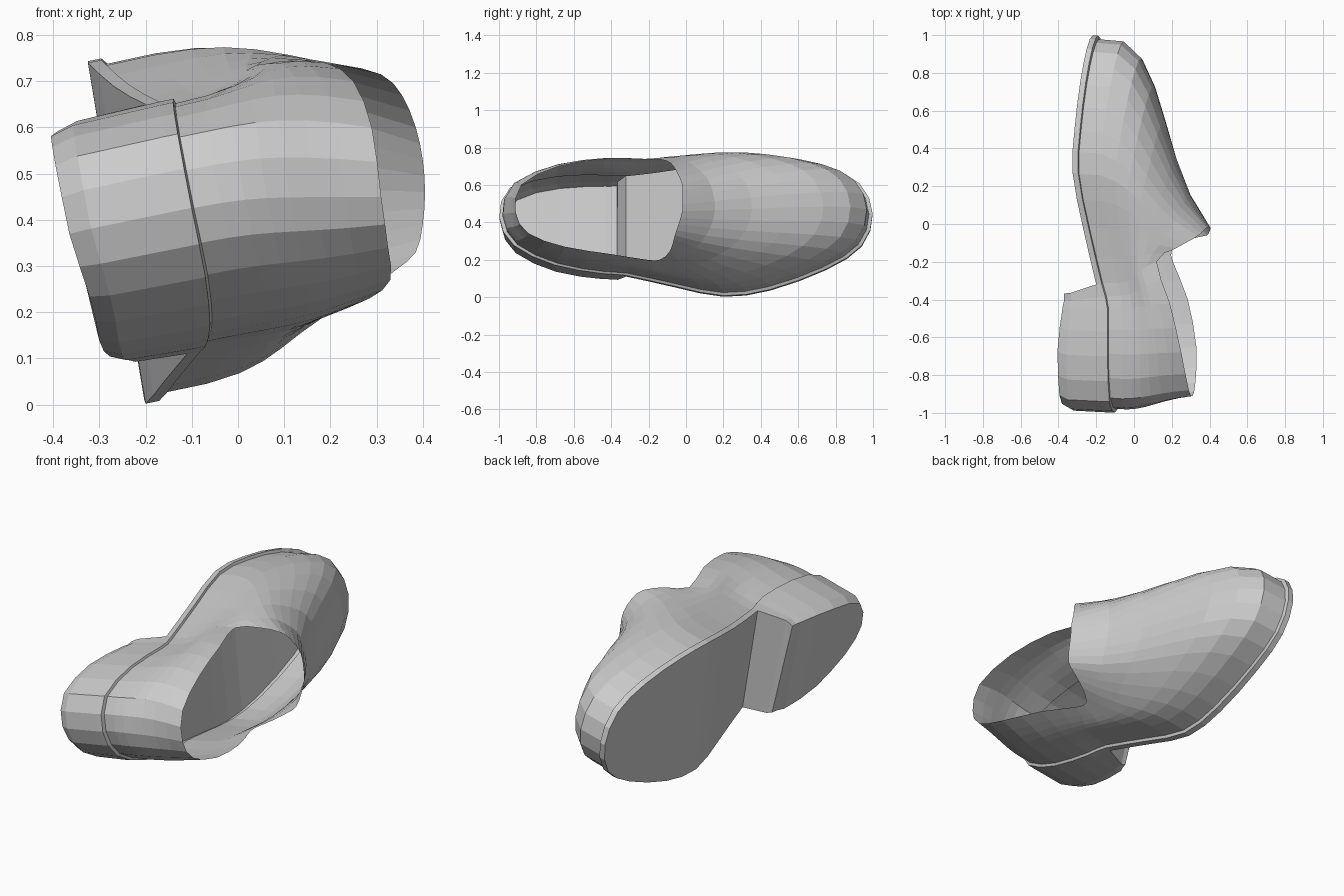
import bpy, bmesh
from mathutils import Vector as V

if "Cube" in bpy.data.objects:
    bpy.data.objects.remove(bpy.data.objects["Cube"])

# Shoe lying on its side: sole faces -x, opening faces +x, toe towards +y.
UP = V((0.98, 0, 0.2))          # shoe's own "up", slightly tilted


def smooth_loop(pts):
    """Closed loop with one curved in-between point per edge."""
    n, out = len(pts), []
    for i in range(n):
        a, b, c, d = (V(pts[(i + k) % n]) for k in (-1, 0, 1, 2))
        out += [b, ((b + c) * 9 - a - d) / 16]
    return out


# Sole outline: back of heel, along the high side to the toe, back on the low side
SOLE = smooth_loop((
    (-.13, -.998, .42), (-.16, -.94, .58), (-.17, -.70, .648), (-.17, -.45, .655),
    (-.20, -.32, .65), (-.27, -.02, .69), (-.325, .27, .74), (-.315, .50, .735),
    (-.285, .75, .69), (-.25, .93, .60), (-.22, .998, .44), (-.20, .94, .27),
    (-.195, .75, .145), (-.20, .45, .035), (-.20, .20, .002), (-.16, -.05, .05),
    (-.11, -.32, .11), (-.10, -.45, .12), (-.09, -.70, .165), (-.10, -.92, .27)))

# Collar edge, one point per sole point; the front part is the tongue edge
COLLAR = smooth_loop((
    (.31, -.91, .45), (.29, -.88, .60), (.25, -.68, .70), (.19, -.42, .74),
    (.12, -.20, .735), (.22, -.13, .735), (.31, -.08, .715), (.355, -.05, .67),
    (.385, -.02, .60), (.40, -.02, .53), (.405, -.02, .46), (.40, -.04, .39),
    (.385, -.06, .33), (.34, -.07, .29), (.27, -.09, .24), (.20, -.14, .20),
    (.21, -.21, .20), (.285, -.40, .23), (.33, -.65, .27), (.325, -.84, .34)))
N = len(SOLE)
WAIST = 8                       # heel meets sole at WAIST and N - WAIST


def make(name, rows, faces):
    """Object from rows of points and index faces (drops unused points)."""
    bm = bmesh.new()
    vs = [bm.verts.new(p) for row in rows for p in row]
    for f in faces:
        bm.faces.new([vs[i] for i in f])
    bmesh.ops.delete(bm, geom=[v for v in bm.verts if not v.link_faces], context='VERTS')
    bmesh.ops.recalc_face_normals(bm, faces=bm.faces)
    me = bpy.data.meshes.new(name)
    bm.to_mesh(me)
    bm.free()
    ob = bpy.data.objects.new(name, me)
    bpy.context.collection.objects.link(ob)


def ring_faces(rows):
    return [(r * N + i, r * N + (i + 1) % N, (r + 1) * N + (i + 1) % N, (r + 1) * N + i)
            for r in range(rows - 1) for i in range(N)]


def cross_strips(a, b):
    """Faces spanning the outline between paired points i and N-i."""
    return [list(dict.fromkeys((i, i + 1, N - i - 1, (N - i) % N))) for i in range(a, b)]


def inset(p, k=1.0):
    return V((p.x, p.y * (1 - .025 * k), .39 + (p.z - .39) * (1 - .05 * k)))


def bezier(a, b, c, d, t):
    s = 1 - t
    return a * s**3 + b * 3 * s * s * t + c * 3 * s * t * t + d * t**3


# Sole: bottom from toe to waist, with a welt ledge running all round
welt_top = [p + UP * .03 for p in SOLE]
ledge = [inset(p, .8) + UP * .035 for p in SOLE]
make("sole", [SOLE, welt_top, ledge], ring_faces(3) + cross_strips(WAIST, N // 2))

# Heel: hollow block, open to the inside of the shoe
heel_mid, heel_bottom = [], []
for i, p in enumerate(SOLE):
    from_waist = WAIST - min(i, N - i)            # 0 at the waist, grows to the back
    low = max(0, (.4 - p.z) / .28)
    drop = min(.24, .175 + .018 * from_waist) - .03 * low
    shift = V((0, -.06 + .03 * min(from_waist, 2), 0))
    heel_mid.append(inset(p, .4) - UP * drop * .8 + shift * .8)
    heel_bottom.append(inset(p, 1.5) - UP * drop + shift)
ids = [i % N for i in range(N - WAIST, N + WAIST + 1)]
heel_faces = []
for r in (0, N):
    heel_faces += [(a + r, b + r, b + r + N, a + r + N) for a, b in zip(ids, ids[1:])]
    heel_faces.append((ids[-1] + r, ids[0] + r, ids[0] + r + N, ids[-1] + r + N))
heel_faces += [[i + 2 * N for i in f] for f in cross_strips(0, WAIST)]
make("heel", [SOLE, heel_mid, heel_bottom], heel_faces)

# Upper: each column curves from the welt ledge to the collar
columns = []
for w, c in zip(ledge, COLLAR):
    rise = .26 + .11 * w.y
    side = max(-1, min(1, (w.z - .4) / .25))
    front = max(0, min(1, w.y + .4))
    p1 = w + UP * rise + V((0, .08 * max(w.y, 0) + .02 * min(w.y, 0), .015 * side * front))
    p2 = V((c.x + .5 * (w.x - c.x), c.y + .37 * (w.y - c.y), c.z + .37 * (w.z - c.z)))
    p2.z += .055 * max(side, 0) - .035 * max(-side, 0)
    columns.append((w, p1, p2, c))
STEPS = 7
rows = [[bezier(*col, r / STEPS) for col in columns] for r in range(STEPS + 1)]
make("upper", rows, ring_faces(STEPS + 1))
